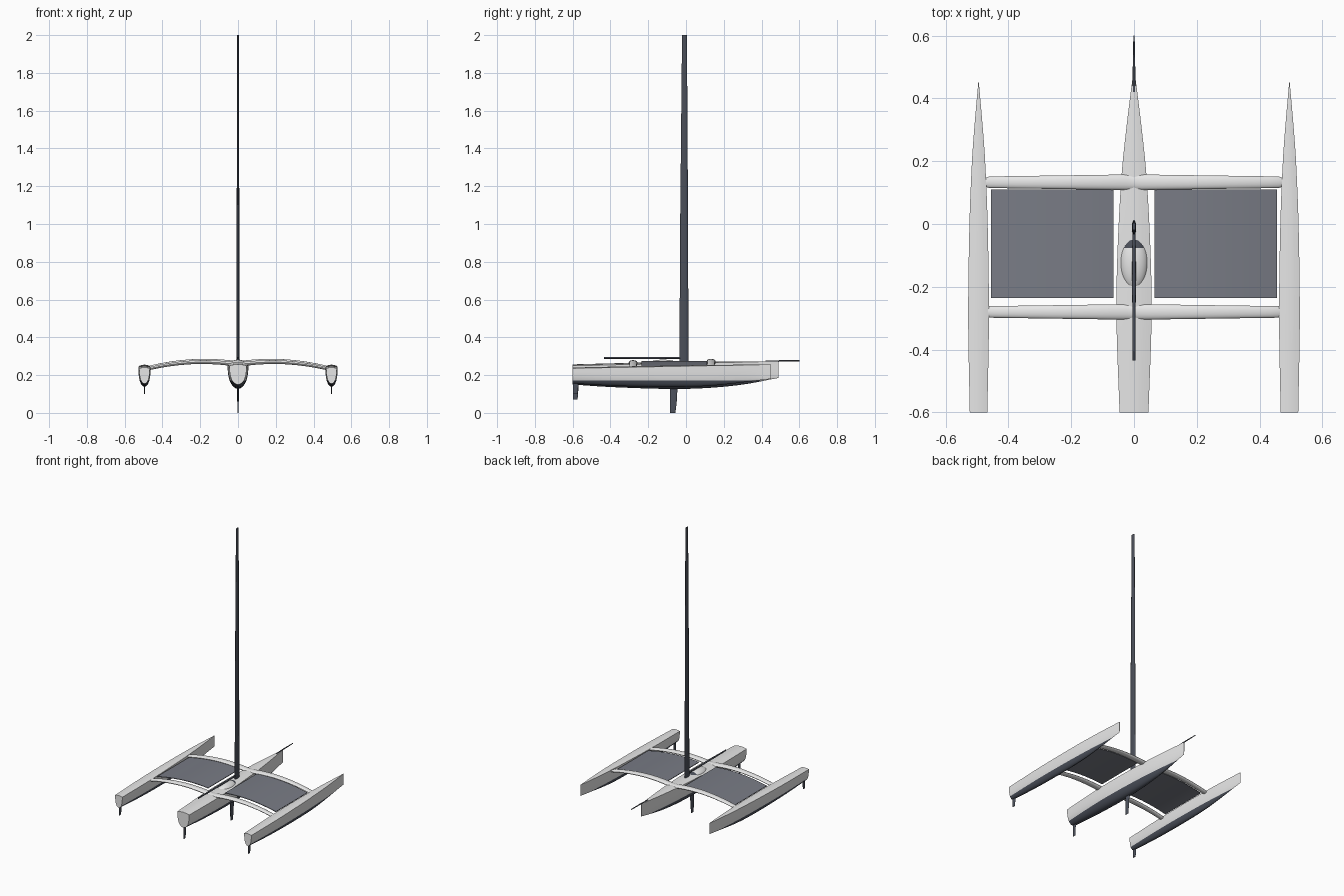
import bpy, bmesh, math
from mathutils import Vector

if "Cube" in bpy.data.objects:
    bpy.data.objects.remove(bpy.data.objects["Cube"])


def material(name, rgb):
    m = bpy.data.materials.new(name)
    m.diffuse_color = (*rgb, 1)
    m.use_nodes = True
    m.node_tree.nodes["Principled BSDF"].inputs["Base Color"].default_value = m.diffuse_color
    return m


WHITE = material("hull_white", (0.80, 0.80, 0.80))
SLATE = material("bottom_paint", (0.075, 0.085, 0.11))
BLUE = material("stripe_blue", (0.08, 0.22, 0.52))
CARBON = material("carbon", (0.07, 0.078, 0.10))
NET = material("net_grey", (0.19, 0.20, 0.235))


def finish(name, bm, mats, angle=35):
    bmesh.ops.recalc_face_normals(bm, faces=bm.faces)
    me = bpy.data.meshes.new(name)
    bm.to_mesh(me)
    bm.free()
    for m in mats:
        me.materials.append(m)
    ob = bpy.data.objects.new(name, me)
    bpy.context.collection.objects.link(ob)
    bpy.ops.object.select_all(action='DESELECT')
    ob.select_set(True)
    bpy.context.view_layer.objects.active = ob
    bpy.ops.object.shade_smooth_by_angle(angle=math.radians(angle))
    return ob


def loft(rings):
    """Skin closed rings of equal length and cap both ends."""
    bm = bmesh.new()
    rows = [[bm.verts.new(p) for p in r] for r in rings]
    n = len(rows[0])
    for a, b in zip(rows, rows[1:]):
        for i in range(n):
            j = (i + 1) % n
            bm.faces.new((a[i], a[j], b[j], b[i]))
    bm.faces.new(rows[0])
    bm.faces.new(rows[-1])
    return bm


def ellipse(c, u, v, n=16):
    c, u, v = Vector(c), Vector(u), Vector(v)
    return [c + u * math.cos(2 * math.pi * i / n) + v * math.sin(2 * math.pi * i / n)
            for i in range(n)]


def interp(table, t):
    """Smooth interpolation through (t, value) pairs."""
    pts = [table[0]] + list(table) + [table[-1]]
    for k in range(1, len(pts) - 2):
        (t0, a), (t1, b) = pts[k], pts[k + 1]
        if t <= t1 + 1e-9:
            def slope(i):
                d = pts[i + 1][0] - pts[i - 1][0]
                return (pts[i + 1][1] - pts[i - 1][1]) / d
            s = (t - t0) / (t1 - t0)
            h = t1 - t0
            return ((2*s**3 - 3*s**2 + 1) * a + (s**3 - 2*s**2 + s) * h * slope(k)
                    + (3*s**2 - 2*s**3) * b + (s**3 - s**2) * h * slope(k + 1))
    return table[-1][1]


# Half section from sheer to keel: (width fraction, height fraction)
SECTION = [(1, 1), (0.99, 0.90), (0.96, 0.7), (0.90, 0.5), (0.80, 0.33),
           (0.64, 0.18), (0.45, 0.08), (0.23, 0.02)]


def hull(name, x, bow, width, keel, sheer, camber, waterline):
    rings = []
    steps = 28
    for i in range(steps + 1):
        y = -0.6 + (bow + 0.6) * i / steps
        w, k = interp(width, y), interp(keel, y)
        s = sheer[0] + (sheer[1] - sheer[0]) * i / steps
        right = [(x + w * a, y, k + (s - k) * b) for a, b in SECTION]
        left = [(2 * x - p[0], p[1], p[2]) for p in reversed(right)]
        top = s + camber * w
        rings.append(right + [(x, y, k)] + left
                     + [(x - w * 0.5, y, s + camber * w * 0.75), (x, y, top),
                        (x + w * 0.5, y, s + camber * w * 0.75)])
    bm = loft(rings)
    # stripe: the strake directly under the sheer
    n = len(rings[0])
    last = 2 * len(SECTION) - 1
    bm.faces.ensure_lookup_table()
    for f in bm.faces[:steps * n]:
        if f.index % n in (0, last):
            f.material_index = 2
    # bottom paint below the waterline
    bmesh.ops.bisect_plane(bm, geom=bm.verts[:] + bm.edges[:] + bm.faces[:],
                           plane_co=(0, 0, waterline), plane_no=(0, 0, 1))
    for f in bm.faces:
        if f.calc_center_median().z < waterline and abs(f.normal.y) < 0.9:
            f.material_index = 1
    finish(name, bm, [WHITE, SLATE, BLUE])


hull("main_hull", 0, 0.49,
     [(-0.6, 0.046), (-0.3, 0.056), (-0.1, 0.053), (0.15, 0.040), (0.3, 0.025), (0.49, 0.0015)],
     [(-0.6, 0.15), (-0.4, 0.137), (-0.1, 0.127), (0.1, 0.131), (0.3, 0.15), (0.49, 0.185)],
     (0.25, 0.273), 0.15, 0.172)
for side, tag in ((-1, "left"), (1, "right")):
    hull(tag + "_float", side * 0.495, 0.45,
         [(-0.6, 0.028), (-0.3, 0.033), (0, 0.029), (0.2, 0.021), (0.3, 0.014), (0.45, 0.001)],
         [(-0.6, 0.155), (-0.35, 0.142), (-0.05, 0.138), (0.15, 0.145), (0.45, 0.18)],
         (0.236, 0.256), 0.15, 0.172)

# Arched cross beams
ARCH = [(0, 0.260), (0.1, 0.270), (0.2, 0.273), (0.3, 0.267), (0.4, 0.253), (0.49, 0.234)]


def arch(x):
    return interp(ARCH, abs(x))


for name, y, lift in (("front_beam", 0.133, 0.003), ("rear_beam", -0.28, -0.004)):
    rings = []
    for i in range(-20, 21):
        x = 0.485 * i / 20
        t = abs(i) / 20
        r = (0.025 - 0.007 * t) * (0.6 if t == 1 else 1)
        rings.append(ellipse((x, y, arch(x) + lift), (0, r, 0), (0, 0, r * 0.45)))
    finish(name, loft(rings), [WHITE])

# Trampolines following the beam arch
for side, tag in ((-1, "left"), (1, "right")):
    rings = []
    for i in range(13):
        x = 0.065 + 0.39 * i / 12
        z = arch(x)
        rings.append([(side * x, -0.235, z - 0.002), (side * x, 0.11, z - 0.002),
                      (side * x, 0.11, z + 0.002), (side * x, -0.235, z + 0.002)])
    finish(tag + "_trampoline", loft(rings), [NET])

# Cabin pod with a dark forward window
bm = bmesh.new()
bmesh.ops.create_uvsphere(bm, u_segments=32, v_segments=16, radius=1)
for v in bm.verts:
    v.co = (v.co.x * 0.045, v.co.y * 0.088 - 0.122, v.co.z * 0.030 + 0.252)
for co, no in (((0, -0.077, 0), (0, 1, 0)), ((0, 0, 0.263), (0, 0, 1))):
    bmesh.ops.bisect_plane(bm, geom=bm.verts[:] + bm.edges[:] + bm.faces[:],
                           plane_co=co, plane_no=no)
for f in bm.faces:
    c = f.calc_center_median()
    if c.y > -0.077 and c.z > 0.263:
        f.material_index = 1
finish("cabin", bm, [WHITE, CARBON], 60)


def spar(name, stations, mat=CARBON, flat=False):
    """Tapered spar from (centre, half size x, half size of second axis)."""
    rings = []
    for c, a, b in stations:
        rings.append(ellipse(c, (a, 0, 0), (0, 0, b) if flat else (0, b, 0)))
    finish(name, loft(rings), [mat])


# Wing mast, boom and bowsprit
spar("mast", [((0, -0.011, 0.25), 0.007, 0.024), ((0, -0.010, 1.0), 0.007, 0.021),
              ((0, -0.008, 2.0), 0.005, 0.013)])
spar("boom", [((0, -0.435, 0.291), 0.004, 0.005), ((0, -0.2, 0.291), 0.006, 0.006),
              ((0, -0.01, 0.291), 0.005, 0.005)], flat=True)
spar("bowsprit", [((0, 0.42, 0.272), 0.004, 0.004), ((0, 0.50, 0.275), 0.004, 0.004),
                  ((0, 0.60, 0.276), 0.002, 0.003)], flat=True)

# Daggerboard and rudders
spar("daggerboard", [((0, -0.064, 0.15), 0.004, 0.020), ((0, -0.067, 0.06), 0.004, 0.018),
                     ((0, -0.070, 0.0), 0.002, 0.014)], SLATE)
for tag, x, tip in (("main", 0, 0.07), ("left", -0.495, 0.10), ("right", 0.495, 0.10)):
    spar(tag + "_rudder", [((x, -0.582, 0.175), 0.003, 0.016),
                           ((x, -0.586, tip), 0.002, 0.012)], SLATE)
